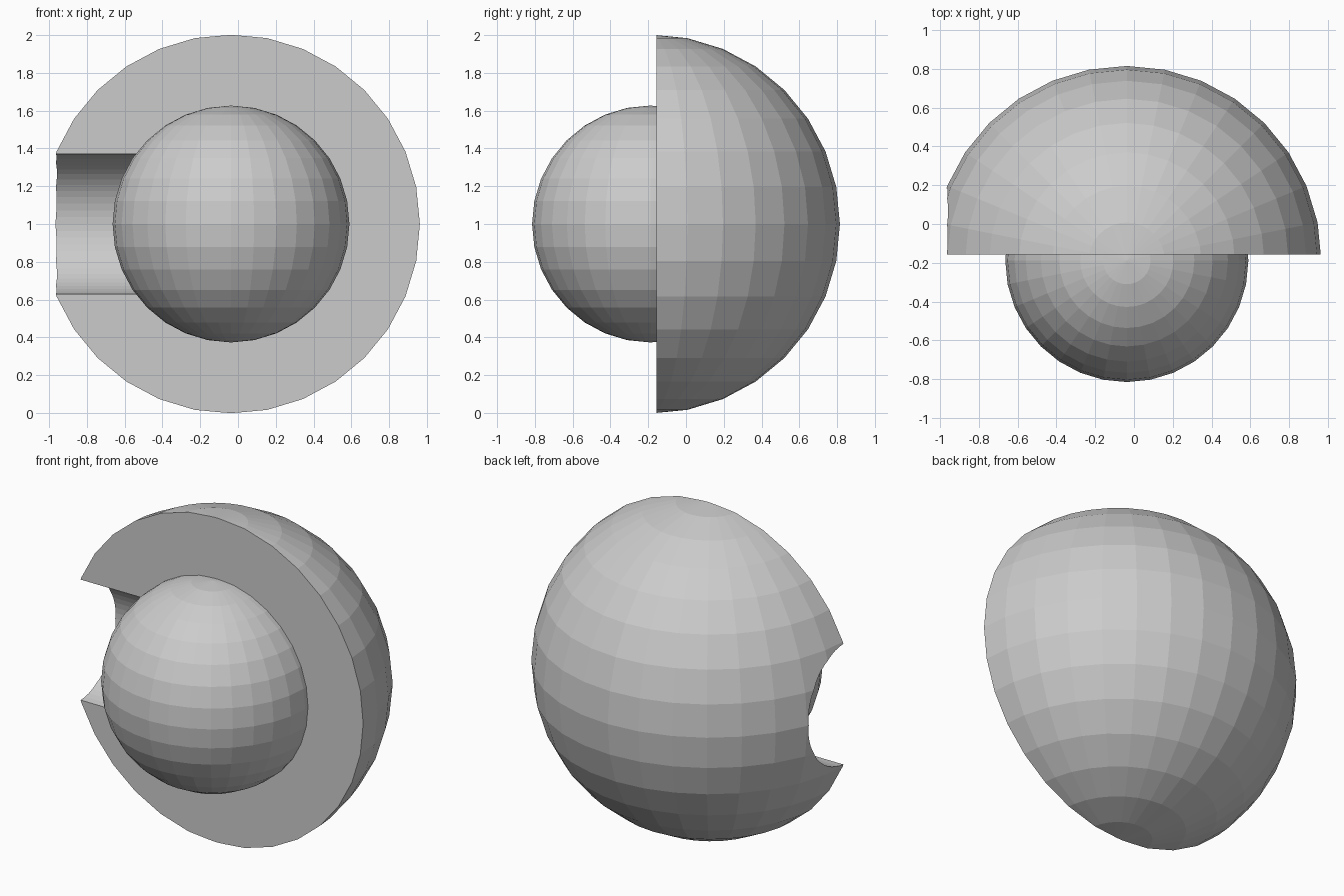
import bpy
import bmesh
import math
from mathutils import Matrix, Vector

if "Cube" in bpy.data.objects:
    bpy.data.objects.remove(bpy.data.objects["Cube"])

CENTRE = Vector((-0.037, -0.188, 1.0))
OUTER_R = 1.003
CORE_R = 0.627
HOLE_R = 0.373
CUT_Y = -0.156

grey = bpy.data.materials.new("light grey")
grey.diffuse_color = (0.6, 0.6, 0.6, 1)
grey.use_nodes = True
grey.node_tree.nodes["Principled BSDF"].inputs["Base Color"].default_value = grey.diffuse_color


def make_object(name, bm):
    bmesh.ops.recalc_face_normals(bm, faces=bm.faces)
    mesh = bpy.data.meshes.new(name)
    bm.to_mesh(mesh)
    bm.free()
    mesh.materials.append(grey)
    obj = bpy.data.objects.new(name, mesh)
    bpy.context.collection.objects.link(obj)
    return obj


def sphere(radius):
    bm = bmesh.new()
    bmesh.ops.create_uvsphere(bm, u_segments=32, v_segments=16, radius=radius,
                              matrix=Matrix.Translation(CENTRE))
    return bm


# Faceted inner ball
make_object("core_ball", sphere(CORE_R))

# Outer half sphere, sliced flat on the front
bm = sphere(OUTER_R)
cut = bmesh.ops.bisect_plane(bm, geom=bm.verts[:] + bm.edges[:] + bm.faces[:],
                             plane_co=(0, CUT_Y, 0), plane_no=(0, -1, 0),
                             clear_outer=True)
rim = [e for e in cut["geom_cut"] if isinstance(e, bmesh.types.BMEdge)]
bmesh.ops.contextual_create(bm, geom=rim)
half_shell = make_object("half_shell", bm)

# Round side channel running from the left edge in to the ball
bm = bmesh.new()
length = 1.5
place = (Matrix.Translation(CENTRE - Vector((length / 2, 0, 0)))
         @ Matrix.Rotation(math.pi / 2, 4, 'Y'))
bmesh.ops.create_cone(bm, cap_ends=True, segments=64, radius1=HOLE_R,
                      radius2=HOLE_R, depth=length, matrix=place)
cutter = make_object("channel_cutter", bm)
cutter.hide_render = True
cutter.hide_viewport = True

mod = half_shell.modifiers.new("side_channel", 'BOOLEAN')
mod.operation = 'DIFFERENCE'
mod.solver = 'EXACT'
mod.object = cutter
